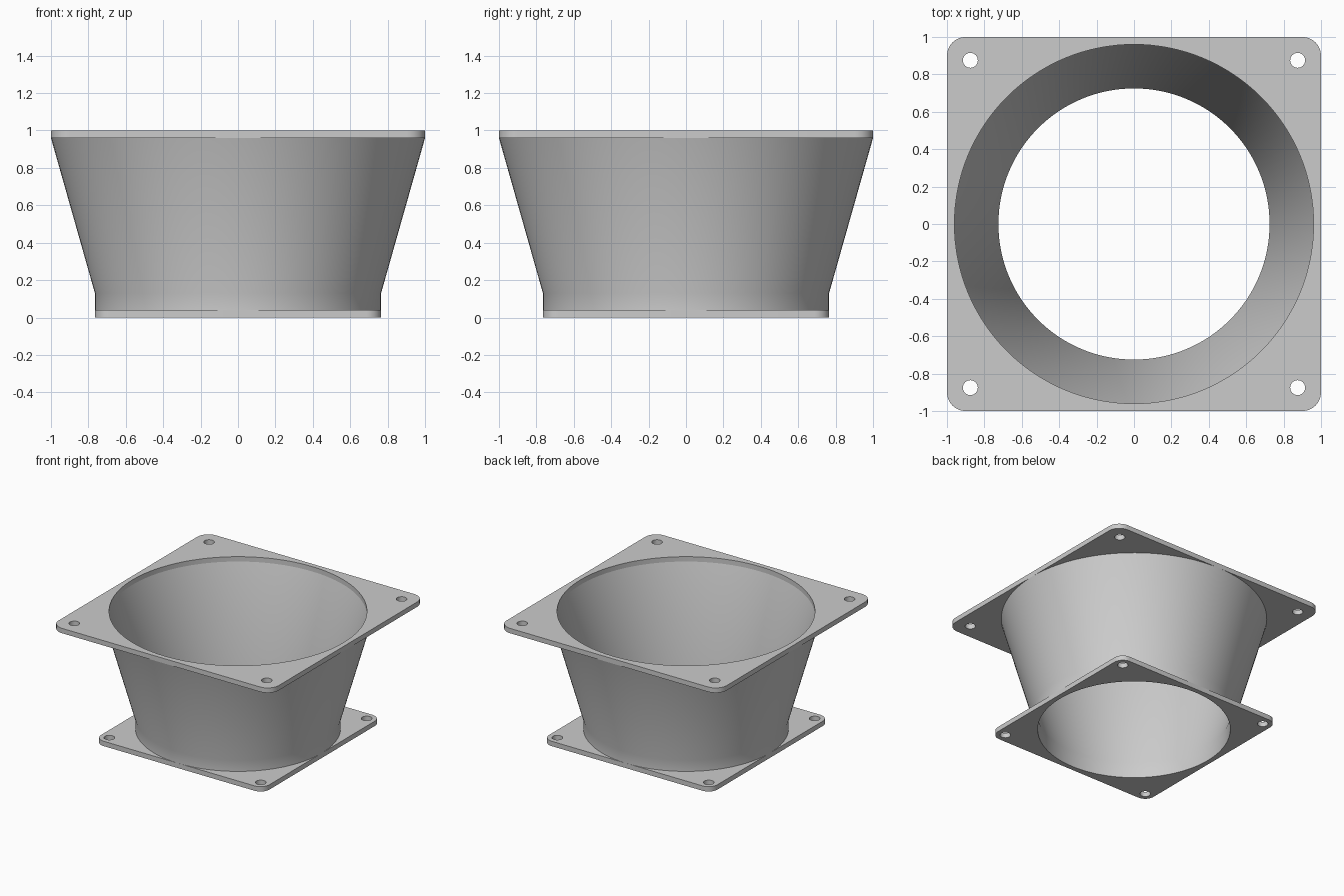
import bpy, bmesh
from math import sin, cos, pi, radians

cube = bpy.data.objects.get("Cube")
if cube:
    bpy.data.objects.remove(cube, do_unlink=True)

grey = bpy.data.materials.new("light_grey")
grey.use_nodes = True
colour = (0.6, 0.6, 0.6, 1)
grey.diffuse_color = colour
grey.node_tree.nodes["Principled BSDF"].inputs["Base Color"].default_value = colour

SEGMENTS = 128
THICK = 0.04        # flange thickness
WALL = 0.04         # duct wall


def circle(x, y, r, n):
    return [(x + r * cos(2 * pi * i / n), y + r * sin(2 * pi * i / n)) for i in range(n)]


def rounded_square(half, r, steps=8):
    pts = []
    for q, (sx, sy) in enumerate([(1, 1), (-1, 1), (-1, -1), (1, -1)]):
        for i in range(steps + 1):
            a = (q + i / steps) * pi / 2
            pts.append((sx * (half - r) + r * cos(a), sy * (half - r) + r * sin(a)))
    return pts


def finish(obj):
    bpy.ops.object.select_all(action='DESELECT')
    obj.select_set(True)
    bpy.context.view_layer.objects.active = obj
    bpy.ops.object.shade_smooth_by_angle(angle=radians(30))


def flange(name, half, corner, opening, hole_at, z):
    # Filled flat outline with a large opening and four screw holes
    loops = [rounded_square(half, corner), circle(0, 0, opening, SEGMENTS)]
    loops += [circle(sx * hole_at, sy * hole_at, 0.04, 24) for sx in (-1, 1) for sy in (-1, 1)]
    curve = bpy.data.curves.new(name, 'CURVE')
    curve.dimensions = '2D'
    curve.fill_mode = 'BOTH'
    curve.extrude = THICK / 2
    for pts in loops:
        spline = curve.splines.new('POLY')
        spline.points.add(len(pts) - 1)
        for p, (x, y) in zip(spline.points, pts):
            p.co = (x, y, 0, 1)
        spline.use_cyclic_u = True
    obj = bpy.data.objects.new(name, curve)
    bpy.context.collection.objects.link(obj)
    obj.location.z = z + THICK / 2
    bpy.ops.object.select_all(action='DESELECT')
    obj.select_set(True)
    bpy.context.view_layer.objects.active = obj
    bpy.ops.object.convert(target='MESH')
    obj = bpy.context.object
    # Weld caps to sides and face everything outward
    bm = bmesh.new()
    bm.from_mesh(obj.data)
    bmesh.ops.remove_doubles(bm, verts=bm.verts, dist=0.0001)
    bmesh.ops.recalc_face_normals(bm, faces=bm.faces)
    bm.to_mesh(obj.data)
    bm.free()
    obj.data.materials.clear()
    obj.data.materials.append(grey)
    finish(obj)


def revolve(name, profiles):
    bm = bmesh.new()
    for profile in profiles:
        rings = [[bm.verts.new((x, y, z)) for x, y in circle(0, 0, r, SEGMENTS)]
                 for r, z in profile]
        for low, high in zip(rings, rings[1:]):
            for i in range(SEGMENTS):
                j = (i + 1) % SEGMENTS
                bm.faces.new((low[i], low[j], high[j], high[i]))
    mesh = bpy.data.meshes.new(name)
    bm.to_mesh(mesh)
    bm.free()
    mesh.materials.append(grey)
    obj = bpy.data.objects.new(name, mesh)
    bpy.context.collection.objects.link(obj)
    finish(obj)


# Square mounting flanges
flange("top_flange", 1.0, 0.1, 1.0 - WALL, 0.875, 1.0 - THICK)
flange("bottom_flange", 0.765, 0.08, 0.765 - WALL, 0.688, 0)

# Flared duct: outer skin runs up, inner skin runs down, ends close on the flanges
outer = [(0.765, THICK), (0.765, 0.13), (1.0, 1.0 - THICK)]
inner = [(r - WALL, z) for r, z in reversed(outer)]
revolve("duct_wall", [outer, inner])
